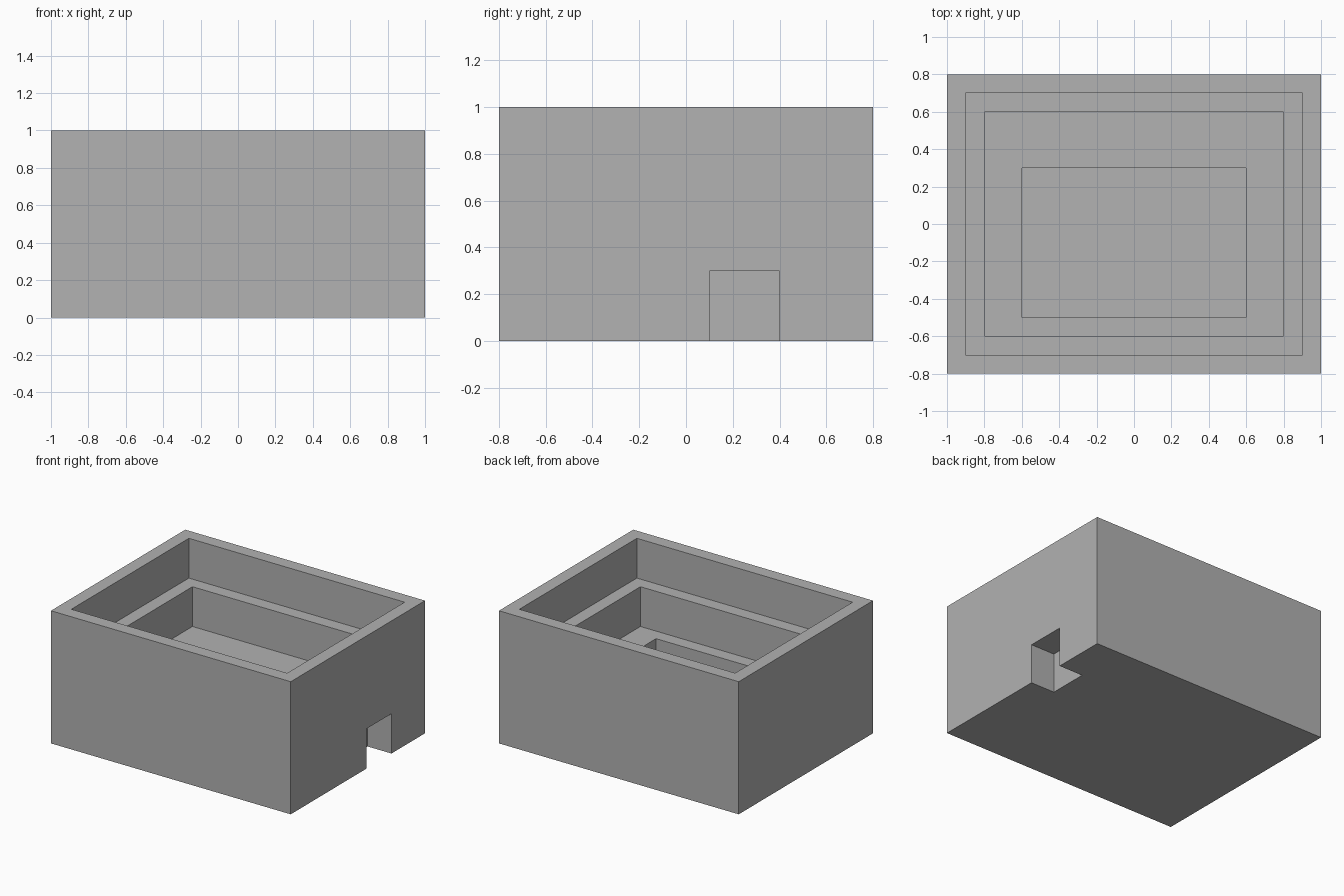
import bpy

# Remove the default cube
default = bpy.data.objects.get("Cube")
if default:
    bpy.data.objects.remove(default, do_unlink=True)

# Plain grey material
GREY = (0.445, 0.445, 0.445, 1.0)
grey = bpy.data.materials.new("plain grey")
grey.use_nodes = True
grey.diffuse_color = GREY
bsdf = next(n for n in grey.node_tree.nodes if n.type == 'BSDF_PRINCIPLED')
bsdf.inputs["Base Color"].default_value = GREY


def box(name, low, high):
    """Axis-aligned box between two corners."""
    centre = [(a + b) / 2 for a, b in zip(low, high)]
    bpy.ops.mesh.primitive_cube_add(size=1, location=centre)
    obj = bpy.context.object
    obj.name = name
    obj.scale = [b - a for a, b in zip(low, high)]
    bpy.ops.object.transform_apply(location=True, rotation=False, scale=True)
    obj.data.materials.append(grey)
    return obj


def carve(target, name, low, high):
    """Subtract a box from the target with a live boolean."""
    cutter = box(name, low, high)
    cutter.hide_render = True
    cutter.hide_set(True)
    cutter.display_type = 'WIRE'
    cut = target.modifiers.new(name, 'BOOLEAN')
    cut.operation = 'DIFFERENCE'
    cut.solver = 'EXACT'
    cut.object = cutter


# Solid outer block
housing = box("housing", (-1, -0.8, 0), (1, 0.8, 1))

# Stepped recesses, each narrower and deeper than the last
carve(housing, "upper_recess_cutter", (-0.9, -0.7, 0.7), (0.9, 0.7, 1.2))
carve(housing, "middle_recess_cutter", (-0.8, -0.6, 0.4), (0.8, 0.6, 1.2))
carve(housing, "lower_recess_cutter", (-0.6, -0.5, 0.1), (0.6, 0.3, 1.2))

# Blind notch at the foot of the side wall
carve(housing, "side_notch_cutter", (0.8, 0.1, -0.2), (1.2, 0.4, 0.3))
